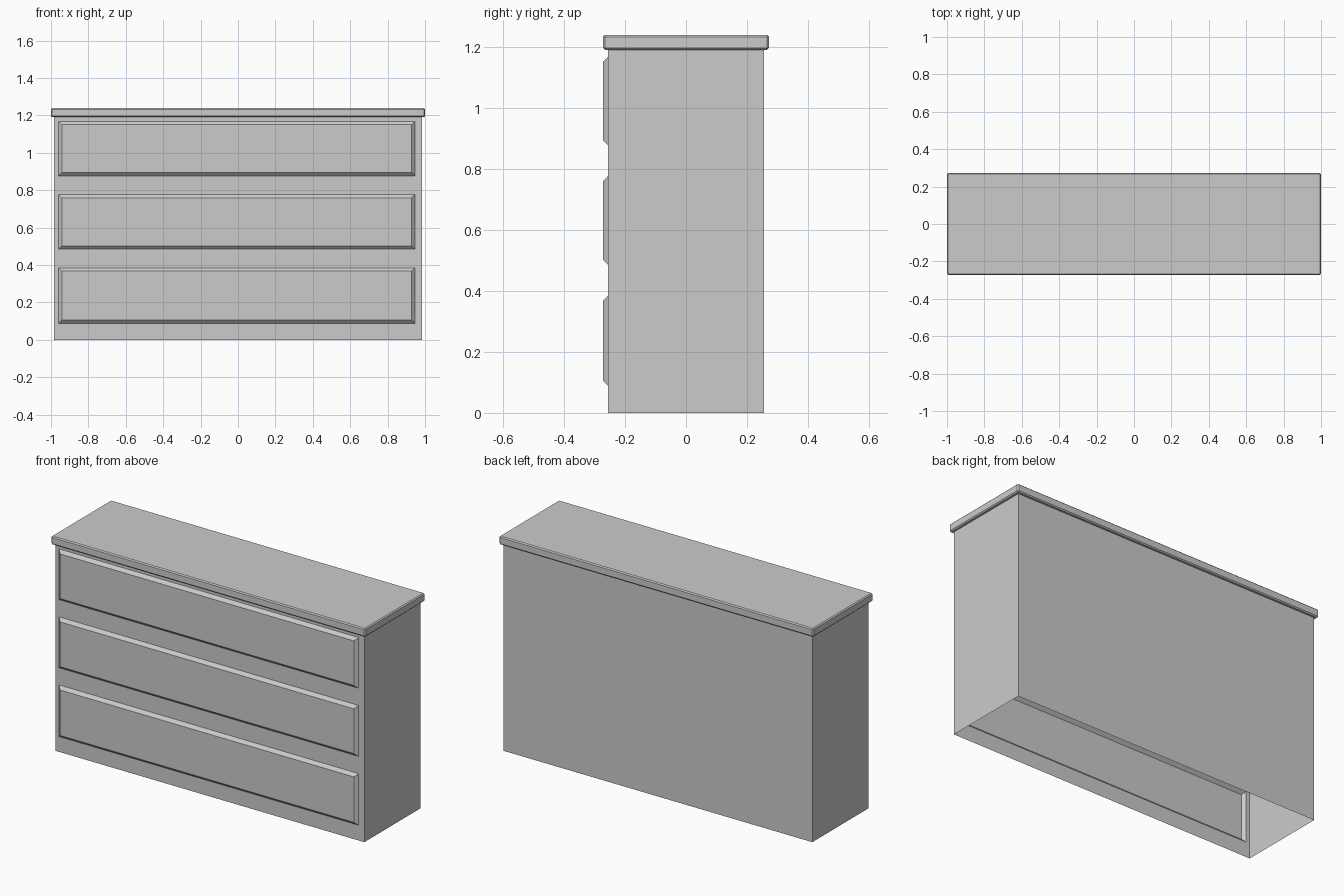
import bpy
import bmesh
from mathutils import Matrix, Vector

cube = bpy.data.objects.get("Cube")
if cube:
    bpy.data.objects.remove(cube, do_unlink=True)

grey = bpy.data.materials.new("plain grey")
grey.use_nodes = True
COLOUR = (0.6, 0.6, 0.6, 1)
grey.diffuse_color = COLOUR
grey.node_tree.nodes["Principled BSDF"].inputs["Base Color"].default_value = COLOUR

BODY_TOP, TOTAL = 1.19, 1.238
DRAWER_X = (-0.96, 0.946)
DRAWERS_Z = [(0.088, 0.385), (0.484, 0.777), (0.876, 1.168)]


def box(bm, size, bottom):
    """Box centred on x and y, standing at the given height."""
    centre = Vector((0, 0, bottom + size[2] / 2))
    bmesh.ops.create_cube(bm, size=1, matrix=Matrix.LocRotScale(centre, None, Vector(size)))
    bm.normal_update()


def finish(bm, name):
    mesh = bpy.data.meshes.new(name)
    bm.to_mesh(mesh)
    bm.free()
    mesh.materials.append(grey)
    obj = bpy.data.objects.new(name, mesh)
    bpy.context.collection.objects.link(obj)
    return obj


def front_faces(bm):
    return [f for f in bm.faces if f.normal.y < -0.9]


# Thin carcass, open underneath, with the drawer fronts raised from its face
bm = bmesh.new()
box(bm, (1.966, 0.51, BODY_TOP), 0)
bmesh.ops.delete(bm, geom=[f for f in bm.faces if abs(f.normal.z) > 0.9], context="FACES")

cuts = [((x, 0, 0), (1, 0, 0)) for x in DRAWER_X]
cuts += [((0, 0, z), (0, 0, 1)) for pair in DRAWERS_Z for z in pair]
for point, normal in cuts:
    faces = front_faces(bm)
    edges = {e for f in faces for e in f.edges}
    verts = {v for f in faces for v in f.verts}
    bmesh.ops.bisect_plane(bm, geom=[*faces, *edges, *verts], plane_co=point, plane_no=normal)
    bm.normal_update()


def is_drawer(face):
    c = face.calc_center_median()
    return abs(c.x) < 0.5 and any(a < c.z < b for a, b in DRAWERS_Z)


drawers = [f for f in front_faces(bm) if is_drawer(f)]
bmesh.ops.inset_individual(bm, faces=drawers, thickness=0.025, depth=0.017)
finish(bm, "dresser_body")

# Overhanging top slab with small chamfers
bm = bmesh.new()
box(bm, (2, 0.544, TOTAL - BODY_TOP), BODY_TOP)
top = finish(bm, "dresser_top")
bevel = top.modifiers.new("chamfer", "BEVEL")
bevel.width = 0.006
bevel.segments = 1
